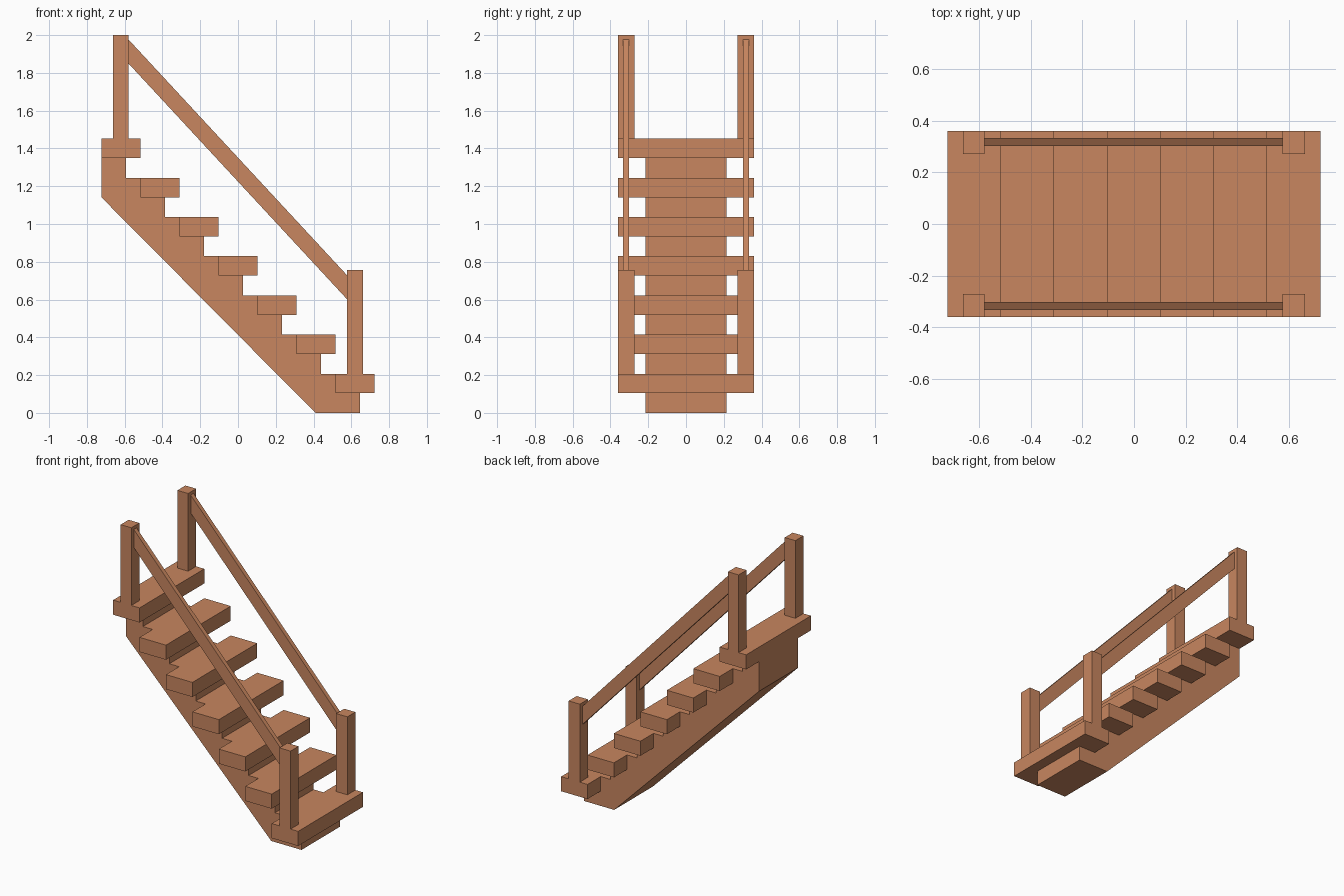
import bpy
import bmesh
from mathutils import Vector

cube = bpy.data.objects.get("Cube")
if cube:
    bpy.data.objects.remove(cube, do_unlink=True)

# Single wood colour
wood = bpy.data.materials.new("warm_wood")
wood.use_nodes = True
colour = (0.58, 0.24, 0.115, 1)
wood.diffuse_color = colour
wood.node_tree.nodes["Principled BSDF"].inputs["Base Color"].default_value = colour


def extrude_profile(name, profile, y0, y1):
    """Solid from an (x, z) outline running from y0 to y1."""
    bm = bmesh.new()
    face = bm.faces.new([bm.verts.new((x, y0, z)) for x, z in profile])
    side = bmesh.ops.extrude_face_region(bm, geom=[face])
    verts = [g for g in side["geom"] if isinstance(g, bmesh.types.BMVert)]
    bmesh.ops.translate(bm, verts=verts, vec=Vector((0, y1 - y0, 0)))
    bmesh.ops.recalc_face_normals(bm, faces=bm.faces)
    mesh = bpy.data.meshes.new(name)
    bm.to_mesh(mesh)
    bm.free()
    mesh.materials.append(wood)
    obj = bpy.data.objects.new(name, mesh)
    bpy.context.collection.objects.link(obj)
    return obj


def box(name, x0, x1, y0, y1, z0, z1):
    return extrude_profile(name, [(x0, z0), (x1, z0), (x1, z1), (x0, z1)], y0, y1)


STEPS = 7
HALF_LENGTH, HALF_WIDTH = 0.722, 0.361
RUN = 2 * HALF_LENGTH / STEPS
RISE = 0.2075
THICK = 0.103
OVERHANG = 0.076

# Treads, with the notched top outline of the central carriage under them
notches = []
for i in range(STEPS):
    front = HALF_LENGTH - i * RUN
    back = front - RUN
    top = 0.207 + i * RISE
    box(f"tread_{i + 1}", back, front, -HALF_WIDTH, HALF_WIDTH, top - THICK, top)
    notches += [(front - OVERHANG, top - THICK), (back, top - THICK)]
    if i < STEPS - 1:
        notches += [(back, top), (back - OVERHANG, top)]

# Solid carriage with sloping underside
outline = [(0.41, 0), (HALF_LENGTH - OVERHANG, 0)] + notches + [(-HALF_LENGTH, 1.14)]
extrude_profile("stair_carriage", outline, -0.215, 0.215)

# Newel posts and sloping handrails on both sides
for side, s in (("left", 1), ("right", -1)):
    inner, outer = sorted((s * 0.272, s * HALF_WIDTH))
    box(f"lower_post_{side}", 0.576, 0.663, inner, outer, 0.207, 0.757)
    box(f"upper_post_{side}", -0.663, -0.58, inner, outer, 1.452, 2.0)
    y0, y1 = sorted((s * 0.302, s * 0.333))
    rail = [(-0.58, 1.85), (0.576, 0.603), (0.576, 0.73), (-0.58, 1.977)]
    extrude_profile(f"handrail_{side}", rail, y0, y1)
